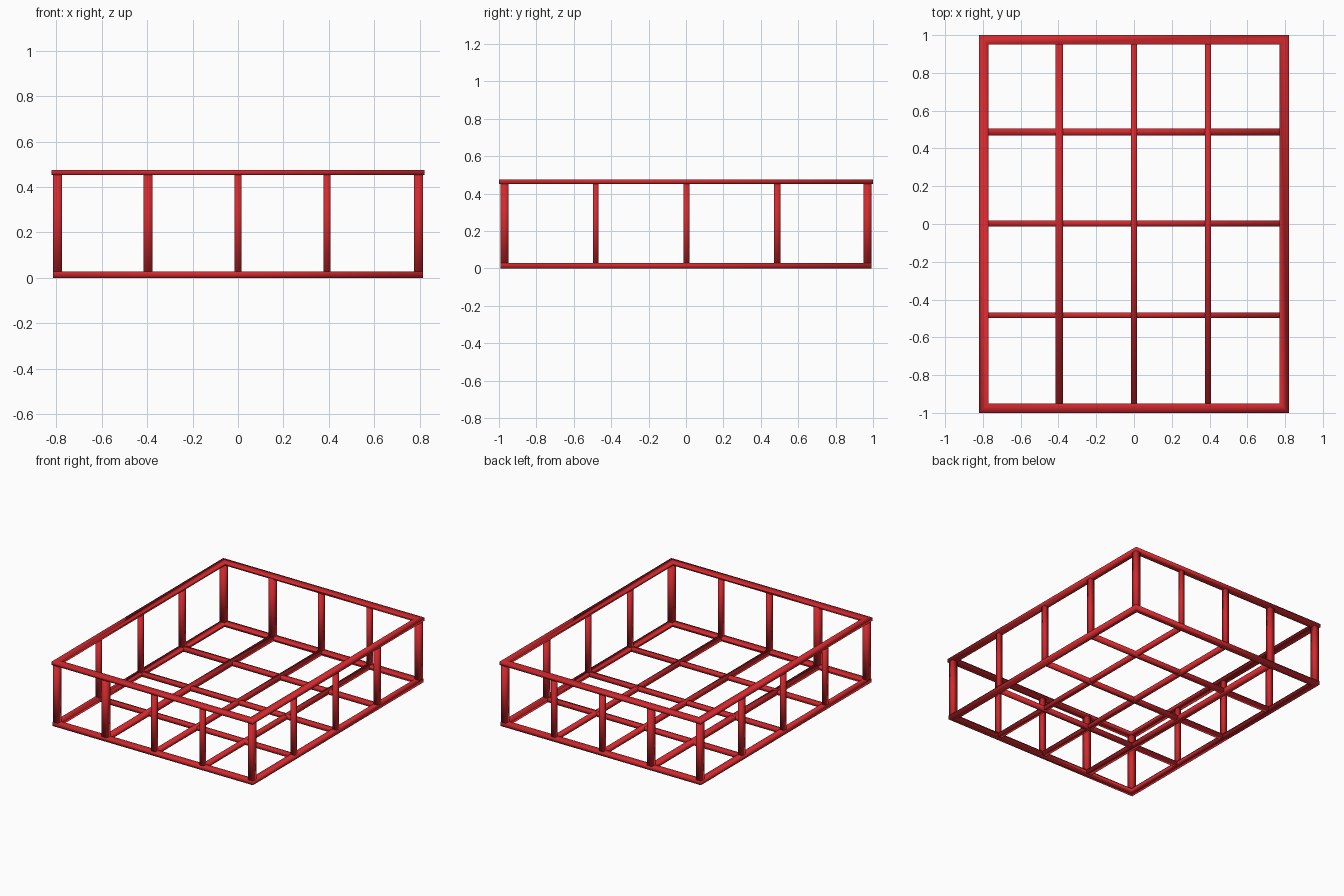
import bpy, bmesh

if "Cube" in bpy.data.objects:
    bpy.data.objects.remove(bpy.data.objects["Cube"])

red = bpy.data.materials.new("red_paint")
red.diffuse_color = (0.65, 0.022, 0.027, 1)
red.use_nodes = True
red.node_tree.nodes["Principled BSDF"].inputs["Base Color"].default_value = red.diffuse_color


def finish(name, bm):
    # soft shading across the square edges gives the bars their rounded look
    bmesh.ops.recalc_face_normals(bm, faces=bm.faces)
    for f in bm.faces:
        f.smooth = True
    me = bpy.data.meshes.new(name)
    bm.to_mesh(me)
    bm.free()
    me.materials.append(red)
    ob = bpy.data.objects.new(name, me)
    bpy.context.collection.objects.link(ob)


def box(name, x, y, z, sx, sy, sz):
    bm = bmesh.new()
    bmesh.ops.create_cube(bm, size=1)
    for v in bm.verts:
        v.co = (x + v.co.x * sx, y + v.co.y * sy, z + v.co.z * sz)
    finish(name, bm)


def frame(name, x, y, z0, z1, w):
    # mitred rectangular loop; x, y are outer half sizes, w the rail width
    bm = bmesh.new()
    profile = ((0, z0), (0, z1), (w, z1), (w, z0))
    rings = [[bm.verts.new((sx * (x - u), sy * (y - u), z)) for u, z in profile]
             for sx, sy in ((1, 1), (-1, 1), (-1, -1), (1, -1))]
    for k in range(4):
        a, b = rings[k], rings[(k + 1) % 4]
        for i in range(4):
            j = (i + 1) % 4
            bm.faces.new((a[i], a[j], b[j], b[i]))
    finish(name, bm)


def post(name, x, y, d):
    box(name, x, y, 0.2305, d, d, 0.457)


X, Y = 0.794, 0.970

# Upper and lower perimeter rails
frame("top_rail", 0.82, 1.0, 0.452, 0.475, 0.05)
frame("bottom_rail", 0.815, 0.991, 0.0, 0.029, 0.042)

# Corner posts
for sx in (-1, 1):
    for sy in (-1, 1):
        post("corner_post", sx * X, sy * Y, 0.041)

# Front and back posts with the lengthwise floor bars
for x, d in ((-0.396, 0.041), (0, 0.033), (0.392, 0.031)):
    post("front_post", x, -Y, d)
    post("back_post", x, Y, d)
    box("long_floor_bar", x, 0, 0.0145, d, 2 * Y, 0.028)

# Side posts with the crosswise floor bars
for y, d in ((-0.483, 0.031), (0.003, 0.033), (0.487, 0.035)):
    post("left_post", -X, y, d)
    post("right_post", X, y, d)
    box("cross_floor_bar", 0, y, 0.0145, 2 * X, d, 0.028)
